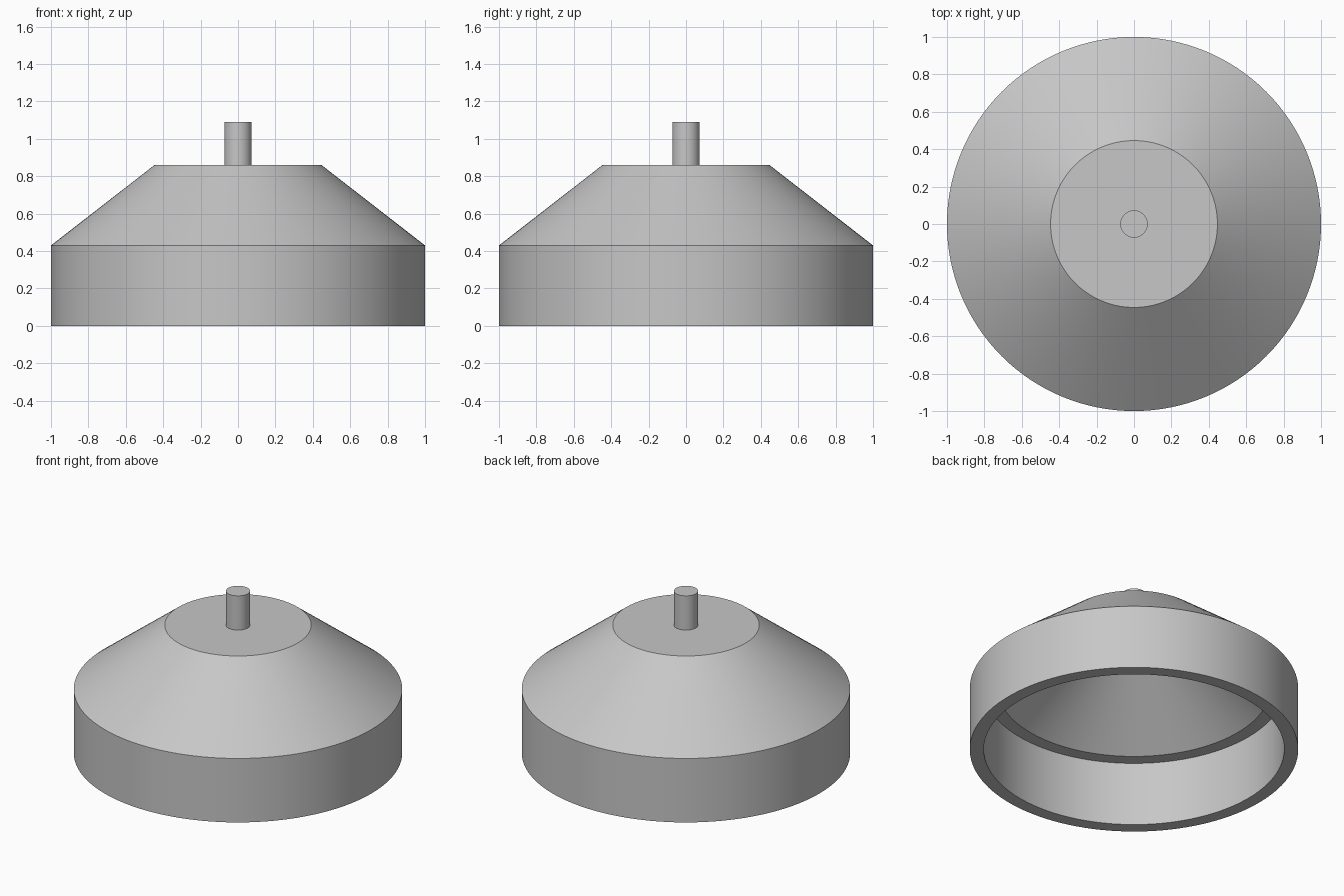
import bpy
import bmesh
from math import radians, tau
from mathutils import Vector

SEGMENTS = 128

cube = bpy.data.objects.get("Cube")
if cube:
    bpy.data.objects.remove(cube, do_unlink=True)

grey = bpy.data.materials.new("plain_grey")
grey.use_nodes = True
grey.diffuse_color = (0.57, 0.57, 0.57, 1)
grey.node_tree.nodes["Principled BSDF"].inputs["Base Color"].default_value = grey.diffuse_color


def lathe(name, profile):
    """Spin a (radius, height) profile around the z axis."""
    bm = bmesh.new()
    verts = [bm.verts.new((r, 0, z)) for r, z in profile]
    edges = [bm.edges.new(pair) for pair in zip(verts, verts[1:])]
    bmesh.ops.spin(bm, geom=verts + edges, cent=Vector(), axis=(0, 0, 1),
                   angle=tau, steps=SEGMENTS, use_duplicate=False)
    bmesh.ops.remove_doubles(bm, verts=bm.verts[:], dist=0.0001)
    bmesh.ops.recalc_face_normals(bm, faces=bm.faces[:])
    mesh = bpy.data.meshes.new(name)
    bm.to_mesh(mesh)
    bm.free()
    mesh.materials.append(grey)
    obj = bpy.data.objects.new(name, mesh)
    bpy.context.collection.objects.link(obj)
    bpy.ops.object.select_all(action="DESELECT")
    obj.select_set(True)
    bpy.context.view_layer.objects.active = obj
    bpy.ops.object.shade_smooth_by_angle(angle=radians(30))
    return obj


# Hollow housing: flat cap, sloped shoulder, straight skirt, inner ledge and ceiling
lathe("housing", [
    (0, 0.86), (0.446, 0.86), (1, 0.43), (1, 0),
    (0.915, 0), (0.915, 0.43), (0.83, 0.43), (0.385, 0.775), (0, 0.775),
])

# Solid pin standing on the cap
lathe("top_pin", [(0, 0.86), (0.073, 0.86), (0.073, 1.09), (0, 1.09)])
